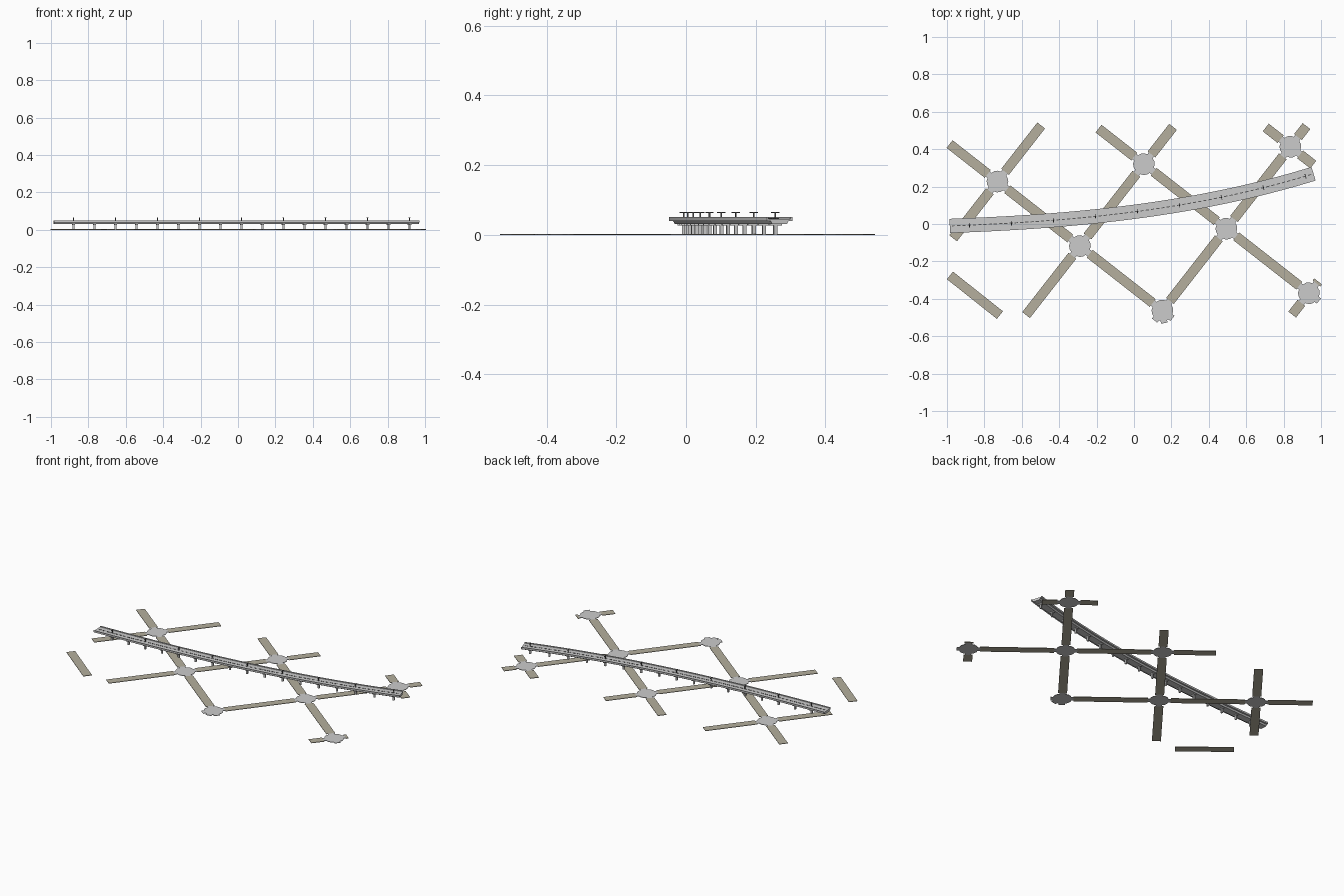
import bpy, bmesh, math
from mathutils import Vector

if "Cube" in bpy.data.objects:
    bpy.data.objects.remove(bpy.data.objects["Cube"])

def mat(name, c):
    m = bpy.data.materials.new(name)
    m.diffuse_color = (*c, 1)
    m.use_nodes = True
    m.node_tree.nodes["Principled BSDF"].inputs["Base Color"].default_value = m.diffuse_color
    return m

TAN = mat("street_tan", (0.46, 0.43, 0.34))
DARK = mat("dark_grey", (0.10, 0.10, 0.10))

def finish(name, bm, material=None):
    bmesh.ops.recalc_face_normals(bm, faces=bm.faces)
    me = bpy.data.meshes.new(name)
    bm.to_mesh(me)
    bm.free()
    ob = bpy.data.objects.new(name, me)
    bpy.context.collection.objects.link(ob)
    if material:
        me.materials.append(material)
    return ob

def prism(bm, pts, z0, z1):
    lo = [bm.verts.new((p[0], p[1], z0)) for p in pts]
    hi = [bm.verts.new((p[0], p[1], z1)) for p in pts]
    n = len(pts)
    bm.faces.new(lo[::-1])
    bm.faces.new(hi)
    for i in range(n):
        bm.faces.new((lo[i], lo[(i + 1) % n], hi[(i + 1) % n], hi[i]))

def strip(bm, a, b, w, z0, z1):
    """Box running from a to b with width w."""
    a, b = Vector(a), Vector(b)
    d = (b - a).normalized()
    s = Vector((-d.y, d.x)) * w / 2
    prism(bm, [a - s, b - s, b + s, a + s], z0, z1)

# Street grid: perpendicular directions u (north-east) and v (south-east)
U, V = Vector((0.342, 0.438)), Vector((0.441, -0.345))
O = Vector((-0.289, -0.118))
def node(i, j):
    return O + U * i + V * j
A, B, C, D = node(0, -1), node(1, 0), node(2, 1), node(0, 0)
E, F, G = node(1, 1), node(0, 1), node(1, 2)
GAP = 0.066
H = 0.003

# Streets: between crossings, then open ends with their lengths
streets = []
for a, b in [(A, D), (D, F), (D, B), (B, E), (F, E), (E, C), (E, G)]:
    d = (b - a).normalized() * GAP
    streets.append((a + d, b - d))
u, v = U.normalized(), V.normalized()
for c, d, length in [(A, -v, 0.325), (A, u, 0.38), (A, -u, 0.385), (D, -u, 0.468),
                     (B, -v, 0.308), (B, u, 0.253), (C, -v, 0.167), (C, u, 0.14),
                     (C, v, 0.155), (G, -u, 0.145), (G, u, 0.08)]:
    streets.append((c + d * GAP, c + d * length))
streets.append((Vector((-0.984, -0.275)), Vector((-0.717, -0.487))))
bm = bmesh.new()
for a, b in streets:
    strip(bm, a, b, 0.052, 0, H)
finish("streets", bm, TAN)

# Crossings: chamfered hub with a short stub on each side
bm = bmesh.new()
quarter = [(.068, -.018), (.068, .018), (.053, .018), (.047, .034), (.034, .047), (.018, .053)]
for c in (A, B, C, D, E, F, G):
    pts = []
    for k in range(4):
        q = u if k == 0 else Vector((-q.y, q.x))
        r = Vector((-q.y, q.x))
        pts += [c + q * x + r * y for x, y in quarter]
    prism(bm, pts, 0, H)
strip(bm, (0.157, -0.505), (0.162, -0.53), 0.035, 0, H)
finish("street_crossings", bm)

# Curved path of the elevated line
def path(x):
    return Vector((x, 0.065 + 0.131 * x + 0.0702 * x**2 + 0.015 * x**3))
def tangent(x):
    return Vector((1, 0.131 + 0.1404 * x + 0.045 * x**2)).normalized()
def at(x, along, side):
    t = tangent(x)
    return path(x) + t * along + Vector((-t.y, t.x)) * side

X0, X1, N = -0.985, 0.96, 48
def sweep(name, prof, material=None):
    bm = bmesh.new()
    rings = []
    for i in range(N + 1):
        x = X0 + (X1 - X0) * i / N
        rings.append([bm.verts.new((*at(x, 0, s), z)) for s, z in prof])
    n = len(prof)
    for r0, r1 in zip(rings, rings[1:]):
        for k in range(n):
            bm.faces.new((r0[k], r0[(k + 1) % n], r1[(k + 1) % n], r1[k]))
    bm.faces.new(rings[0])
    bm.faces.new(rings[-1][::-1])
    return finish(name, bm, material)

# Deck with raised parapets, and the narrower girder below it
sweep("viaduct_deck", [(-.038, .040), (.038, .040), (.038, .051), (.033, .051), (.033, .046),
                       (-.033, .046), (-.033, .051), (-.038, .051)])
sweep("viaduct_girder", [(-.022, .031), (.022, .031), (.027, .040), (-.027, .040)])

# Piers with cross heads
def oriented_box(bm, x, length, width, z0, z1, side=0):
    h, w = length / 2, width / 2
    prism(bm, [at(x, -h, side - w), at(x, h, side - w), at(x, h, side + w), at(x, -h, side + w)], z0, z1)

piers = [-0.88 + 0.1123 * i for i in range(17)]
bm = bmesh.new()
for x in piers:
    oriented_box(bm, x, 0.010, 0.010, 0, 0.030)
    oriented_box(bm, x, 0.013, 0.036, 0.026, 0.032)
finish("viaduct_piers", bm)

# Lamp posts on every second pier
bm = bmesh.new()
for x in piers[::2]:
    oriented_box(bm, x, 0.004, 0.004, 0.046, 0.066)
    oriented_box(bm, x, 0.004, 0.024, 0.062, 0.065)
finish("lamp_posts", bm, DARK)

# Dashed centre line on the deck
bm = bmesh.new()
x = X0 + 0.02
while x < X1 - 0.02:
    oriented_box(bm, x, 0.018, 0.005, 0.046, 0.0475)
    x += 0.028
finish("centre_dashes", bm, DARK)
